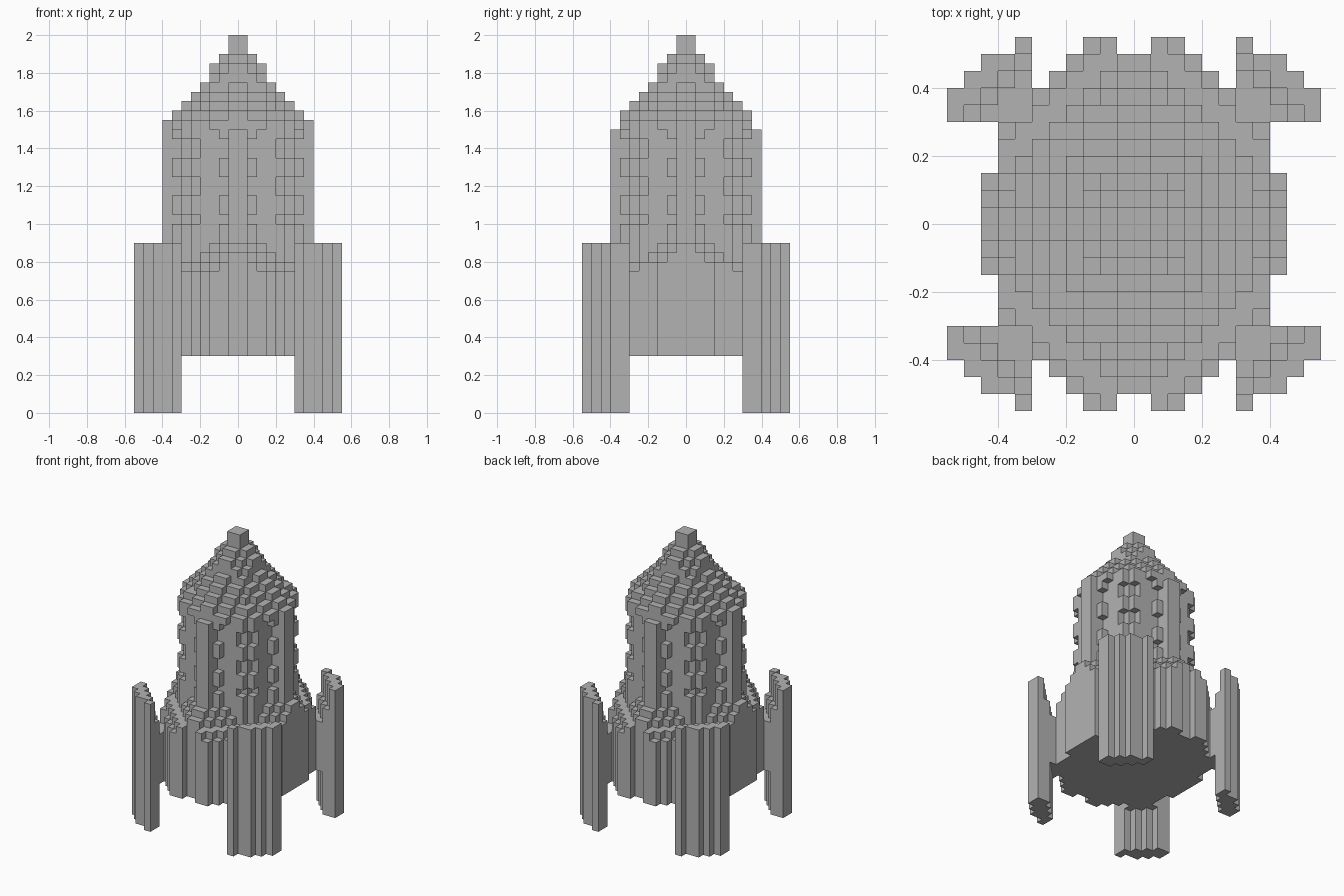
import bpy
import bmesh
from math import hypot
from mathutils import Vector

U = 0.05   # edge of one cube

if "Cube" in bpy.data.objects:
    bpy.data.objects.remove(bpy.data.objects["Cube"], do_unlink=True)

grey = bpy.data.materials.new("stone_grey")
grey.use_nodes = True
colour = (0.45, 0.45, 0.45, 1)
grey.diffuse_color = colour
grey.node_tree.nodes["Principled BSDF"].inputs["Base Color"].default_value = colour


def fill(rule, low, high):
    """Cubes from height low to high whose mirrored plan centre (x, y) passes the rule."""
    cells = set()
    for i in range(-11, 11):
        for j in range(-11, 11):
            if rule(abs(i + 0.5) * U, abs(j + 0.5) * U):
                for k in range(round(low / U), round(high / U)):
                    cells.add((i, j, k))
    return cells


def build(name, cells):
    """Mesh the outer skin of a set of cubes."""
    bm = bmesh.new()
    for cell in cells:
        for axis in range(3):
            for side in (0, 1):
                step = [0, 0, 0]
                step[axis] = 2 * side - 1
                if tuple(c + s for c, s in zip(cell, step)) in cells:
                    continue
                a, b = (axis + 1) % 3, (axis + 2) % 3
                corners = []
                for da, db in ((0, 0), (1, 0), (1, 1), (0, 1)):
                    p = list(cell)
                    p[axis] += side
                    p[a] += da
                    p[b] += db
                    corners.append(bm.verts.new(Vector(p) * U))
                bm.faces.new(corners if side else corners[::-1])
    bmesh.ops.remove_doubles(bm, verts=bm.verts, dist=0.001)
    bmesh.ops.dissolve_limit(bm, angle_limit=0.01, verts=bm.verts, edges=bm.edges)
    mesh = bpy.data.meshes.new(name)
    bm.to_mesh(mesh)
    bm.free()
    mesh.materials.append(grey)
    obj = bpy.data.objects.new(name, mesh)
    bpy.context.collection.objects.link(obj)
    return obj


def box(x0, x1, y0, y1):
    return lambda x, y: x0 < x < x1 and y0 < y < y1


def disc(r):
    return lambda x, y: hypot(x, y) < r


def cross(r):
    return lambda x, y: (x < U and y < r) or (y < U and x < r)


# Base hull: stepped plan with bulges, sloping up to the tower in steps
def base_plan(x, y):
    front = (y < 0.4 and x < 0.3) or (y < 0.45 and x < 0.25) or (y < 0.5 and x < 0.2)
    bulge = y < 0.55 and 0.05 < x < 0.15
    side = (x < 0.4 and y < 0.3) or (x < 0.45 and y < 0.15)
    return front or bulge or side


base = fill(base_plan, 0.3, 0.7)
for reach, top in ((0.66, 0.75), (0.61, 0.8), (0.53, 0.85), (0.46, 0.9)):
    base |= fill(lambda x, y: base_plan(x, y) and x + y < reach, top - U, top)
build("base_hull", base)


# Four diagonal fins standing on the ground, and the struts that hold them
def fin_plan(x, y):
    if x < 0.3 or y < 0.3 or (y > 0.5 and x > 0.35):
        return False
    return 0.78 < x + y < 0.92


def fin_outer(x, y):
    return fin_plan(x, y) and x + y > 0.83


def strut_plan(x, y):
    return x > 0.29 and y > 0.29 and x + y < 0.78


fins = fill(fin_plan, 0, 0.75) | fill(fin_outer, 0.75, 0.9)
struts = fill(strut_plan, 0.3, 0.65)
for sx, sy, label in ((1, -1, "front_left"), (-1, -1, "front_right"),
                      (1, 1, "back_left"), (-1, 1, "back_right")):
    def corner(cells):
        return {c for c in cells if (c[0] + 0.5) * sx > 0 and (c[1] + 0.5) * sy > 0}
    build(label + "_fin", corner(fins))
    build(label + "_strut", corner(struts))


# Tower core, an octagon with stepped corners, and its four ribs
def core_plan(x, y):
    return max(x, y) < 0.3 and x + y < 0.48


build("tower_core", fill(core_plan, 0.85, 1.5))
ribs = fill(box(0, U, 0, 0.4), 0.85, 1.5) | fill(box(0, 0.4, 0, U), 0.85, 1.55)
build("tower_ribs", ribs)

# Rows of studs beside the ribs and on the tower corners
studs = set()
for low, high in ((0.85, 1.0), (1.05, 1.15), (1.25, 1.35), (1.45, 1.5)):
    for x0, x1, y0, y1 in ((0.05, 0.1, 0.3, 0.35), (0.2, 0.25, 0.25, 0.3)):
        studs |= fill(box(x0, x1, y0, y1), low, high)
        studs |= fill(box(y0, y1, x0, x1), low, high)
build("tower_studs", studs)

# Stepped nose: round layers, with a cross of ridges over them
nose, low = set(), 1.5
for core, ridge, top in ((0.36, 0.35, 1.55), (0.32, 0.35, 1.6), (0.27, 0.3, 1.65),
                         (0.23, 0.25, 1.7), (0.19, 0.2, 1.75), (0.15, 0.15, 1.8),
                         (0.11, 0.15, 1.85), (0.08, 0.1, 1.9)):
    nose |= fill(disc(core), low, top) | fill(cross(ridge), low, top)
    low = top
build("nose_cone", nose)
build("nose_tip", fill(box(0, U, 0, U), 1.9, 2.0))
